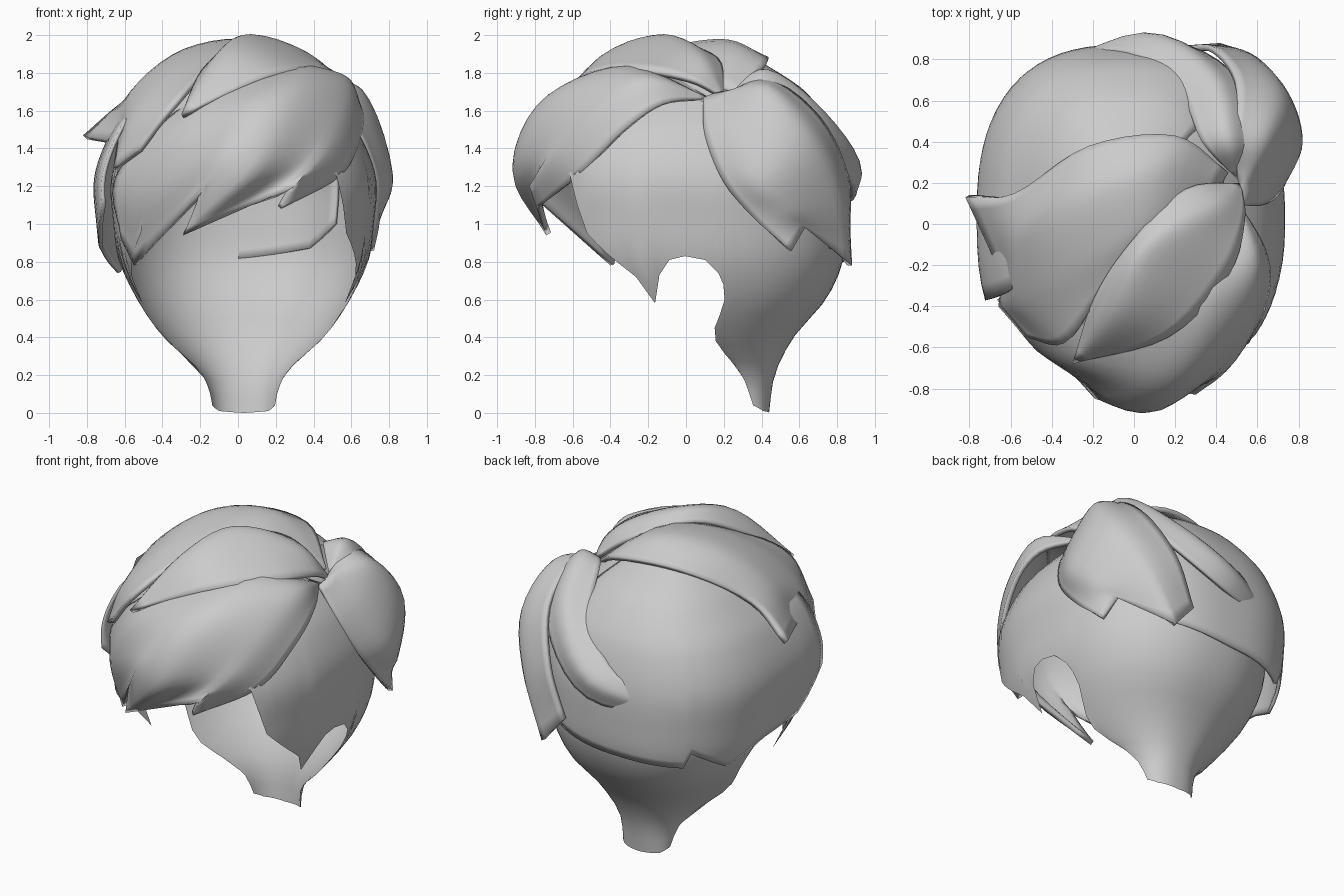
import bpy, bmesh, math
from mathutils import Vector

if "Cube" in bpy.data.objects:
    bpy.data.objects.remove(bpy.data.objects["Cube"])

hair = bpy.data.materials.new("hair_grey")
hair.diffuse_color = (0.6, 0.6, 0.6, 1)
hair.use_nodes = True
hair.node_tree.nodes["Principled BSDF"].inputs["Base Color"].default_value = hair.diffuse_color


def make(name, grid, thick=0.0):
    """Quad sheet from a grid of points, facing outward, optionally thickened inward."""
    bm = bmesh.new()
    vs = [[bm.verts.new(p) for p in row] for row in grid]
    for i in range(len(vs) - 1):
        for j in range(len(vs[0]) - 1):
            bm.faces.new((vs[i][j], vs[i][j + 1], vs[i + 1][j + 1], vs[i + 1][j]))
    bmesh.ops.remove_doubles(bm, verts=bm.verts, dist=0.0005)
    bm.normal_update()
    c = Vector((0, 0, 1.1))
    if sum(f.normal.dot(f.calc_center_median() - c) * f.calc_area() for f in bm.faces) < 0:
        bmesh.ops.reverse_faces(bm, faces=bm.faces)
    me = bpy.data.meshes.new(name)
    bm.to_mesh(me)
    bm.free()
    ob = bpy.data.objects.new(name, me)
    bpy.context.collection.objects.link(ob)
    me.materials.append(hair)
    if thick:
        m = ob.modifiers.new("thickness", "SOLIDIFY")
        m.thickness, m.offset = thick, -1
    bpy.context.view_layer.objects.active = ob
    ob.select_set(True)
    bpy.ops.object.shade_smooth_by_angle(angle=math.radians(50))
    ob.select_set(False)
    return ob


def spline(pts, t):
    """Catmull-Rom through pts, t in 0..1."""
    n = len(pts) - 1
    i = min(int(t * n), n - 1)
    f = t * n - i
    b, c = pts[i], pts[i + 1]
    a = pts[i - 1] if i else b * 2 - c
    d = pts[i + 2] if i + 2 <= n else c * 2 - b
    return b + (c - a) * f / 2 + (a * 2 - b * 5 + c * 4 - d) * f * f / 2 + (b * 3 - a - c * 3 + d) * f ** 3 / 2


def lock(name, cols, thick=0.03, nv=20, per=6):
    """Hair lock lofted across strands; smooth at the root, sharp between tips."""
    cols = [[Vector(p) for p in c] for c in cols]
    n = len(cols) - 1
    nu = n * per
    grid = []
    for j in range(nv + 1):
        v = j / nv
        ring = [spline(c, v) for c in cols]
        w = max(0, (v - 0.55) / 0.45) ** 1.5 if n > 2 else 0
        row = []
        for k in range(nu + 1):
            i = min(k // per, n - 1)
            f = k / per - i
            row.append(spline(ring, k / nu).lerp(ring[i].lerp(ring[i + 1], f), w))
        grid.append(row)
    return make(name, grid, thick)


# Head cross-sections: height, half width, centre y, half depth
ROWS = [Vector(r) for r in ((0, .16, .34, .1), (.2, .22, .24, .23), (.4, .43, .03, .54), (.6, .57, .07, .67),
        (.8, .66, .04, .79), (1., .69, .03, .82), (1.25, .7, .02, .82), (1.5, .6, .02, .74),
        (1.7, .42, .04, .56), (1.85, .22, .06, .3), (1.91, .002, .06, .002))]


def section(z):
    for a, b in zip(ROWS, ROWS[1:]):
        if z <= b[0]:
            break
    i = ROWS.index(a)
    return spline(ROWS, (i + (z - a[0]) / (b[0] - a[0])) / (len(ROWS) - 1))


def shell(name, edge, off, cx, thick=0.0, power=.87, nz=36):
    """Head shell; edge lists (degrees from the back, lower height)."""
    grid = []
    for (a0, z0), (a1, z1) in zip(edge, edge[1:]):
        steps = max(1, round(abs(a1 - a0) / 5))
        for s in range(steps + (a1 == edge[-1][0])):
            f = s / steps
            a, zb = math.radians(a0 + (a1 - a0) * f), z0 + (z1 - z0) * f
            col = []
            for k in range(nz + 1):
                z = zb + (1.91 - zb) * math.sin(k / nz * math.pi / 2)
                _, w, cy, d = section(z)
                g = off if z < 1.9 else 0
                sx, sy = math.sin(a), math.cos(a)
                px = math.copysign(abs(sx) ** power, sx)
                py = math.copysign(abs(sy) ** power, sy)
                col.append((cx + (w + g) * px, cy + (d + g) * py, z + off * max(0, z - 1)))
            grid.append(col)
    return make(name, grid, thick)


# Scalp cap with nape, ear notches and sideburns
half = [(0, 0), (50, .01), (77, .04), (78, .1), (78.4, .17), (78.8, .24), (79.2, .31), (79.6, .38), (80, .45),
        (80.4, .52), (80.9, .6), (81.6, .68), (83, .74), (87, .81), (92, .83), (97, .81), (102, .73), (107.5, .58),
        (112, .72), (117, .79), (130, .95), (138, 1.25), (150, 1.4), (180, 1.45)]
shell("scalp_cap", [(-a, z) for a, z in half[:0:-1]] + half, 0, .03)

# Large layer wrapping the back and the left side
shell("back_layer", [(-112, 1.1), (-95, .9), (-80, .86), (-62, .74), (-40, .88), (-36, .78), (0, .81),
                     (32, .87), (48, 1.0)], .02, -.04, .02, .78)

# Fringe sweeping to the left with three tips
R = (.5, .12, 1.67)
lock("fringe", [
    [R, (.64, -.12, 1.64), (.66, -.33, 1.5), (.55, -.57, 1.26), (.23, -.79, 1.08)],
    [R, (.59, -.2, 1.77), (.55, -.5, 1.62), (.45, -.71, 1.39), (.3, -.83, 1.2)],
    [R, (.43, -.3, 1.83), (.29, -.73, 1.65), (.08, -.915, 1.27), (-.29, -.74, .94)],
    [R, (.3, -.3, 1.84), (.1, -.71, 1.69), (-.07, -.87, 1.42), (-.19, -.85, 1.18)],
    [R, (.15, -.25, 1.85), (-.2, -.66, 1.6), (-.47, -.62, 1.2), (-.55, -.4, .78)],
    [R, (.05, -.2, 1.82), (-.35, -.5, 1.58), (-.65, -.38, 1.25), (-.62, -.36, .92)]])

# Left side lock with two tips
lock("left_lock", [
    [(.46, .25, 1.7), (.2, .43, 1.86), (-.22, .38, 1.87), (-.58, .15, 1.67), (-.82, .13, 1.47)],
    [(.44, .22, 1.72), (.1, .25, 1.96), (-.28, .12, 1.93), (-.57, -.07, 1.7), (-.64, -.26, 1.43)],
    [(.43, .18, 1.72), (.08, .02, 1.95), (-.29, -.18, 1.86), (-.54, -.37, 1.6), (-.66, -.4, 1.3)],
    [(.42, .12, 1.72), (.05, -.12, 1.89), (-.17, -.36, 1.81), (-.34, -.58, 1.64), (-.53, -.55, 1.4)]])

# Top lock over the crown, ending above the fringe
T, E = (.52, .2, 1.68), (-.3, -.68, 1.58)
lock("top_lock", [
    [T, (.25, .17, 1.88), (-.01, -.08, 1.95), (-.19, -.35, 1.82), E],
    [T, (.39, .08, 1.89), (.1, -.13, 2.0), (-.07, -.43, 1.9), E],
    [T, (.54, .02, 1.77), (.46, -.25, 1.82), (.17, -.55, 1.79), E]])

# Right rear lock with two tips
lock("right_lock", [
    [(.52, .09, 1.67), (.65, .1, 1.47), (.74, .2, 1.22), (.75, .37, 1.02), (.72, .56, .86)],
    [(.53, .14, 1.69), (.71, .28, 1.53), (.82, .4, 1.26), (.76, .55, 1.08), (.66, .63, .98)],
    [(.52, .18, 1.7), (.66, .42, 1.71), (.73, .64, 1.46), (.6, .81, 1.15), (.42, .88, .78)],
    [(.5, .22, 1.7), (.5, .44, 1.77), (.5, .71, 1.57), (.39, .86, 1.26), (.27, .87, .95)]])

# Thin curl running from the crown around the back
K, L = (.5, .22, 1.68), (-.5, .72, 1.11)
lock("back_curl", [
    [K, (.33, .4, 1.78), (.2, .68, 1.57), (-.1, .85, 1.33), L],
    [K, (.46, .43, 1.82), (.37, .74, 1.59), (.04, .93, 1.28), L],
    [K, (.57, .44, 1.72), (.47, .75, 1.45), (.08, .9, 1.15), L]])
